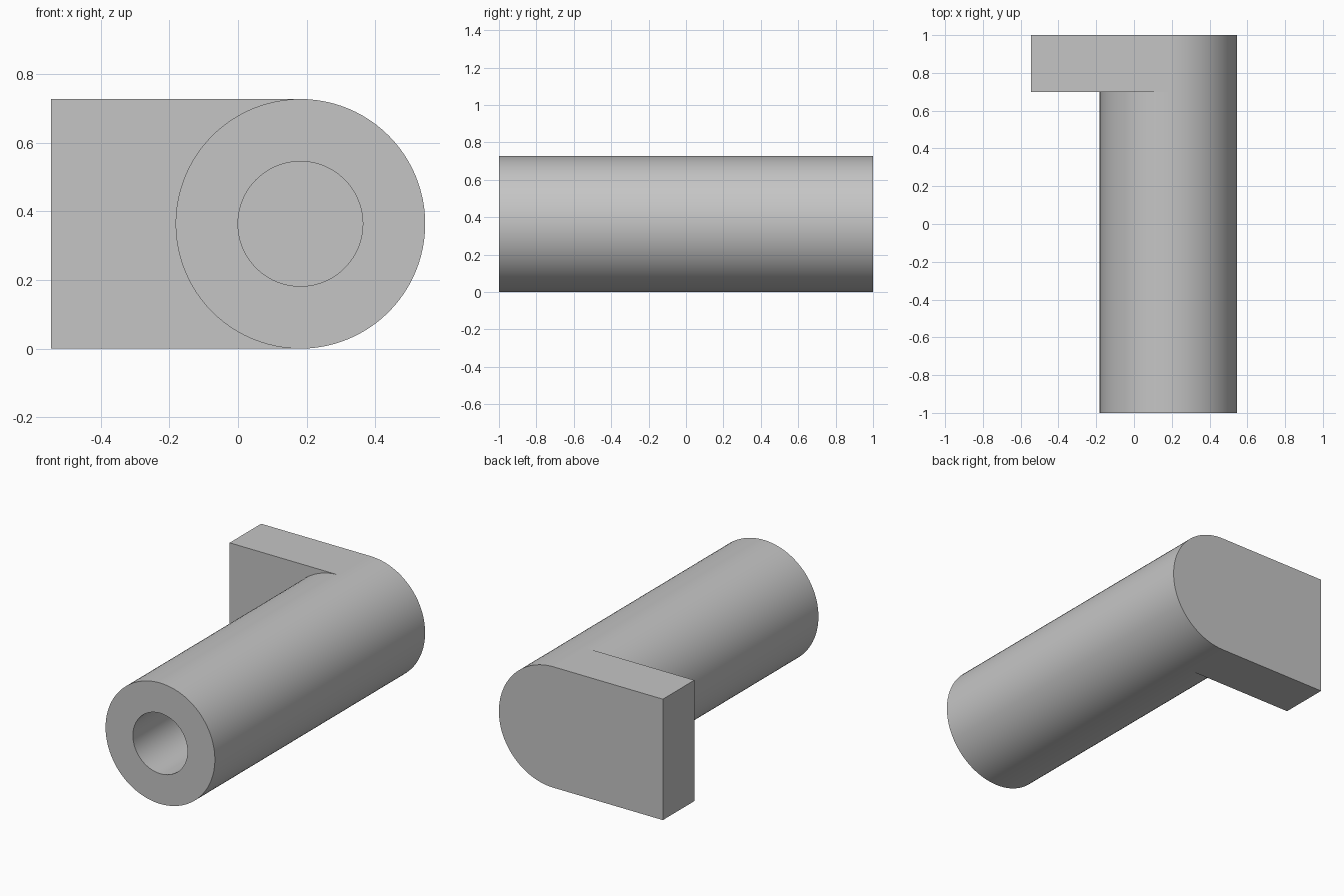
import bpy
import bmesh
import math

cube = bpy.data.objects.get("Cube")
if cube:
    bpy.data.objects.remove(cube)

# Main dimensions
SEGMENTS = 96
RADIUS, BORE = 0.364, 0.182
CENTRE_X, CENTRE_Z = 0.182, 0.364
FRONT, SHOULDER, BACK = -1.0, 0.7, 1.0
PLATE_EDGE = -0.546

grey = bpy.data.materials.new("plain grey")
grey.use_nodes = True
colour = (0.56, 0.56, 0.56, 1)
grey.diffuse_color = colour
grey.node_tree.nodes["Principled BSDF"].inputs["Base Color"].default_value = colour

bm = bmesh.new()


def arc(radius, y, count):
    """Points around the tube axis, from the top over the +x side."""
    points = []
    for i in range(count):
        a = math.tau * i / SEGMENTS
        points.append(bm.verts.new((CENTRE_X + radius * math.sin(a), y,
                                    CENTRE_Z + radius * math.cos(a))))
    return points


def bridge(a, b, closed=True):
    n = len(a)
    for i in range(n if closed else n - 1):
        j = (i + 1) % n
        bm.faces.new((a[i], a[j], b[j], b[i]))


# Tube: outer wall, front rim, blind bore and its floor
half = SEGMENTS // 2
outer_front = arc(RADIUS, FRONT, SEGMENTS)
outer_shoulder = arc(RADIUS, SHOULDER, SEGMENTS)
bore_front = arc(BORE, FRONT, SEGMENTS)
bore_end = arc(BORE, SHOULDER, SEGMENTS)
bridge(outer_front, outer_shoulder)
bridge(outer_front, bore_front)
bridge(bore_front, bore_end)
bm.faces.new(bore_end)

# Side plate: round end continues the tube wall, square end reaches to -x
round_front = outer_shoulder[:half + 1]
round_back = arc(RADIUS, BACK, half + 1)


def corners(y):
    return [bm.verts.new((PLATE_EDGE, y, z)) for z in (0, 2 * RADIUS)]


square_front, square_back = corners(SHOULDER), corners(BACK)
bridge(round_front + square_front, round_back + square_back)
bm.faces.new(round_back + square_back)
bm.faces.new(outer_shoulder[half:] + [outer_shoulder[0]] + square_front[::-1])

bmesh.ops.recalc_face_normals(bm, faces=bm.faces)
mesh = bpy.data.meshes.new("tube_with_side_plate")
bm.to_mesh(mesh)
bm.free()
mesh.materials.append(grey)
body = bpy.data.objects.new("tube_with_side_plate", mesh)
bpy.context.collection.objects.link(body)

# Smooth round walls, crisp rims
bpy.ops.object.select_all(action="DESELECT")
body.select_set(True)
bpy.context.view_layer.objects.active = body
bpy.ops.object.shade_smooth_by_angle(angle=math.radians(30))
